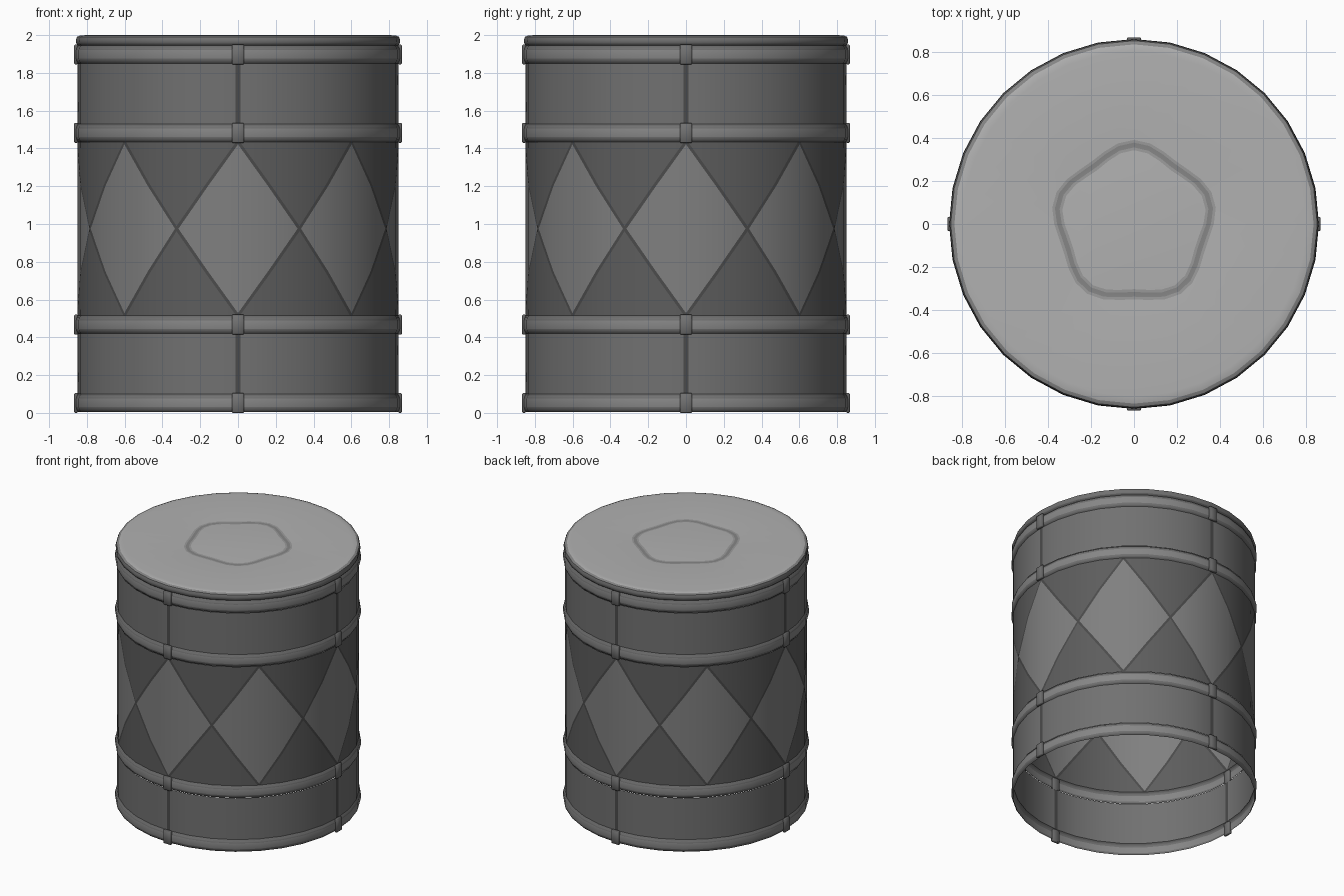
import bpy, bmesh
from math import pi, cos, sin, atan2, radians
from mathutils import Matrix, Vector

if "Cube" in bpy.data.objects:
    bpy.data.objects.remove(bpy.data.objects["Cube"])

SIDES = 32
STEP = 2 * pi / SIDES
R = 0.849
# Grey levels: groove, triangle, rim, panel, diamond, hoop, soft groove, head
GREYS = [0.07, 0.11, 0.14, 0.165, 0.215, 0.24, 0.33, 0.44]
GROOVE, TRIANGLE, RIM, PANEL, DIAMOND, HOOP, SOFT, HEAD = range(8)
MATS = []
for level in GREYS:
    mat = bpy.data.materials.new("grey_%d" % len(MATS))
    mat.diffuse_color = (level, level, level, 1)
    mat.use_nodes = True
    mat.node_tree.nodes["Principled BSDF"].inputs["Base Color"].default_value = mat.diffuse_color
    MATS.append(mat)


def finish(name, bm, angle=40, radial=False):
    bmesh.ops.recalc_face_normals(bm, faces=bm.faces)
    me = bpy.data.meshes.new(name)
    for m in MATS:
        me.materials.append(m)
    bm.to_mesh(me)
    bm.free()
    for p in me.polygons:
        p.use_smooth = True
    me.set_sharp_from_angle(angle=radians(angle))
    if radial:
        me.normals_split_custom_set_from_vertices(
            [Vector((v.co.x, v.co.y, 0)).normalized() for v in me.vertices])
    ob = bpy.data.objects.new(name, me)
    bpy.context.collection.objects.link(ob)
    return ob


def lathe(name, profile, shades, angles=None, close=False):
    """Spin (radius, z) points; one shade (or a function of column) per segment."""
    angles = angles or [i * STEP for i in range(SIDES)]
    bm = bmesh.new()
    rings = []
    for r, z in profile:
        rad = r if callable(r) else (lambda a, r=r: r)
        rings.append([bm.verts.new((rad(a) * cos(a), rad(a) * sin(a), z)) for a in angles])
    n = len(angles)
    for lo, hi, shade in zip(rings, rings[1:], shades):
        for i in range(n):
            j = (i + 1) % n
            f = bm.faces.new((lo[i], lo[j], hi[j], hi[i]))
            f.material_index = shade(i) if callable(shade) else shade
    if close:
        bm.faces.new(rings[-1]).material_index = shades[-1]
    return finish(name, bm)


# Plain panels with a dark vertical seam on each of the four sides
seam_angles, seam_shades = [], []
for i in range(SIDES):
    a = i * STEP
    if i % 8 == 0:
        seam_angles += [a - 0.015, a, a + 0.015]
        seam_shades += [GROOVE, GROOVE, PANEL]
    else:
        seam_angles.append(a)
        seam_shades.append(PANEL)


def seam_radius(a):
    k = round(a / STEP)
    on_seam = k % 8 == 0 and abs(a - k * STEP) < 1e-6
    return R - 0.003 if on_seam else R


for name, z0, z1 in (("lower_panel", 0.10, 0.42), ("upper_panel", 1.53, 1.85)):
    lathe(name, [(seam_radius, z0), (seam_radius, z1)],
          [lambda i: seam_shades[i]], seam_angles)

# Rounded hoops and the four clips on each
for name, z0, z1 in (("bottom_hoop", 0.005, 0.10), ("lower_hoop", 0.42, 0.515),
                     ("upper_hoop", 1.435, 1.53), ("top_hoop", 1.85, 1.945)):
    lathe(name, [(R - 0.003, z0), (0.856, z0 + 0.010), (0.860, z0 + 0.025),
                 (0.860, z1 - 0.025), (0.856, z1 - 0.010), (R - 0.003, z1)],
          [RIM, PANEL, HOOP, PANEL, RIM])
    bm = bmesh.new()
    for k in range(4):
        m = (Matrix.Rotation(k * pi / 2, 4, 'Z')
             @ Matrix.Translation((0.8575, 0, (z0 + z1) / 2))
             @ Matrix.Diagonal((0.021, 0.066, z1 - z0 + 0.01, 1)))
        bmesh.ops.create_cube(bm, size=1, matrix=m)
    bmesh.ops.bevel(bm, geom=bm.edges[:], offset=0.005, segments=1, affect='EDGES')
    for f in bm.faces:
        f.material_index = PANEL if f.calc_area() > 0.003 else TRIANGLE
    finish(name + "_clips", bm, 50)

# Diamond band: grid split along the diamond outlines, eight diamonds around
Z0, Z1 = 0.515, 1.435
MID, HALF = (Z0 + Z1) / 2, (Z1 - Z0) / 2
bm = bmesh.new()
grid = [[bm.verts.new((R * cos(i * STEP), R * sin(i * STEP), MID + j * HALF / 2))
         for j in range(-2, 3)] for i in range(SIDES)]
diamonds, triangles = [], []
for d in range(8):
    for sx in (1, -1):
        for sz in (1, -1):
            def g(i, j):
                return grid[(4 * d + sx * i) % SIDES][2 + sz * j]
            for i, j in ((0, 0), (0, 1), (1, 0), (1, 1)):
                a, b, c, e = g(i, j), g(i + 1, j), g(i + 1, j + 1), g(i, j + 1)
                if i + j == 1:
                    diamonds.append(bm.faces.new((a, b, e)))
                    triangles.append(bm.faces.new((b, c, e)))
                else:
                    (triangles if i else diamonds).append(bm.faces.new((a, b, c, e)))
bmesh.ops.recalc_face_normals(bm, faces=bm.faces)
# Dark outlines between the diamonds and the triangles
for group, shade in ((diamonds, DIAMOND), (triangles, TRIANGLE)):
    for f in group:
        f.material_index = shade
    rim = bmesh.ops.inset_region(bm, faces=group, thickness=0.008,
                                 use_even_offset=True, use_boundary=False)
    for f in rim["faces"]:
        f.material_index = GROOVE
finish("diamond_band", bm, radial=True)


# Drum head with rounded rim and a soft five-sided mark
def ring(offset):
    return lambda a: 0.347 + offset + 0.02 * cos(5 * (a - pi / 2))


lathe("head", [(R - 0.003, 1.945), (0.856, 1.955), (0.858, 1.975), (0.852, 1.991),
               (0.835, 1.998), (0.80, 2.0), (ring(0.024), 2.0), (ring(0.011), 1.999),
               (ring(-0.011), 1.999), (ring(-0.024), 2.0)],
      [TRIANGLE, PANEL, PANEL, HOOP, HEAD, HEAD, SOFT, HOOP, SOFT, HEAD], close=True)
